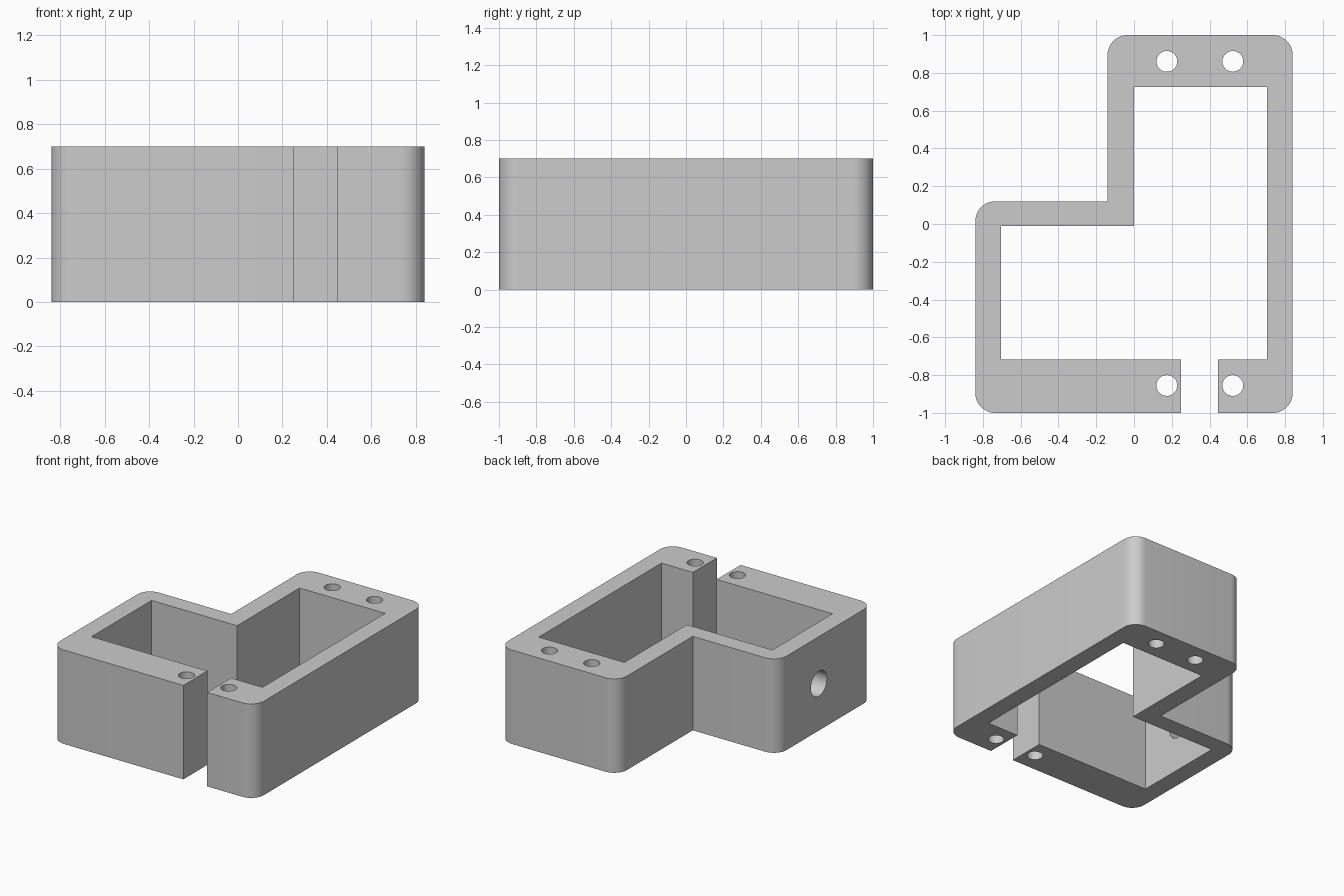
import bpy
import bmesh
import math

cube = bpy.data.objects.get("Cube")
if cube:
    bpy.data.objects.remove(cube, do_unlink=True)

HEIGHT = 0.7
CORNER = 0.105

grey = bpy.data.materials.new("plain grey")
grey.use_nodes = True
colour = (0.6, 0.6, 0.6, 1)
grey.diffuse_color = colour
grey.node_tree.nodes["Principled BSDF"].inputs["Base Color"].default_value = colour

# Stepped frame outline, open at the front slot: outer loop, then inner loop
outer = [(0.446, -1), (0.84, -1), (0.84, 1), (-0.14, 1),
         (-0.14, 0.12), (-0.84, 0.12), (-0.84, -1), (0.25, -1)]
inner = [(0.25, -0.718), (-0.705, -0.718), (-0.705, -0.01), (0, -0.01),
         (0, 0.726), (0.705, 0.726), (0.705, -0.718), (0.446, -0.718)]
rounded = [outer[i] for i in (1, 2, 3, 5, 6)]

bm = bmesh.new()
base = bm.faces.new([bm.verts.new((x, y, 0)) for x, y in outer + inner])
walls = bmesh.ops.extrude_face_region(bm, geom=[base])
top = [v for v in walls["geom"] if isinstance(v, bmesh.types.BMVert)]
bmesh.ops.translate(bm, verts=top, vec=(0, 0, HEIGHT))


def is_rounded(edge):
    a, b = (v.co for v in edge.verts)
    upright = abs(a.z - b.z) > HEIGHT / 2
    return upright and any(math.dist(a.xy, p) < 0.001 for p in rounded)


# Round the convex outer corners
bmesh.ops.bevel(bm, geom=[e for e in bm.edges if is_rounded(e)], offset=CORNER,
                offset_type='OFFSET', segments=12, profile=0.5, affect='EDGES')
bmesh.ops.recalc_face_normals(bm, faces=bm.faces)
mesh = bpy.data.meshes.new("stepped_frame")
bm.to_mesh(mesh)
bm.free()
mesh.materials.append(grey)
frame = bpy.data.objects.new("stepped_frame", mesh)
bpy.context.collection.objects.link(frame)


def drill(name, location, radius, depth, rotation=(0, 0, 0)):
    """Cut a round hole through the frame."""
    bpy.ops.mesh.primitive_cylinder_add(vertices=48, radius=radius, depth=depth,
                                        location=location, rotation=rotation)
    cutter = bpy.context.object
    cutter.name = name
    cutter.hide_render = True
    cutter.data.materials.append(grey)
    cut = frame.modifiers.new(name, 'BOOLEAN')
    cut.operation = 'DIFFERENCE'
    cut.solver = 'EXACT'
    cut.object = cutter
    bpy.context.view_layer.objects.active = frame
    bpy.ops.object.modifier_apply(modifier=cut.name)
    bpy.data.objects.remove(cutter, do_unlink=True)


# Four upright screw holes, two at each end
for x in (0.174, 0.523):
    for y in (0.861, -0.855):
        drill("screw_hole", (x, y, HEIGHT / 2), 0.055, 1)

# Cable hole through the side wall of the short bay
drill("cable_hole", (-0.77, -0.365, HEIGHT / 2), 0.094, 0.4, (0, math.pi / 2, 0))

bpy.ops.object.select_all(action='DESELECT')
frame.select_set(True)
bpy.context.view_layer.objects.active = frame
bpy.ops.object.shade_smooth_by_angle(angle=math.radians(30))
